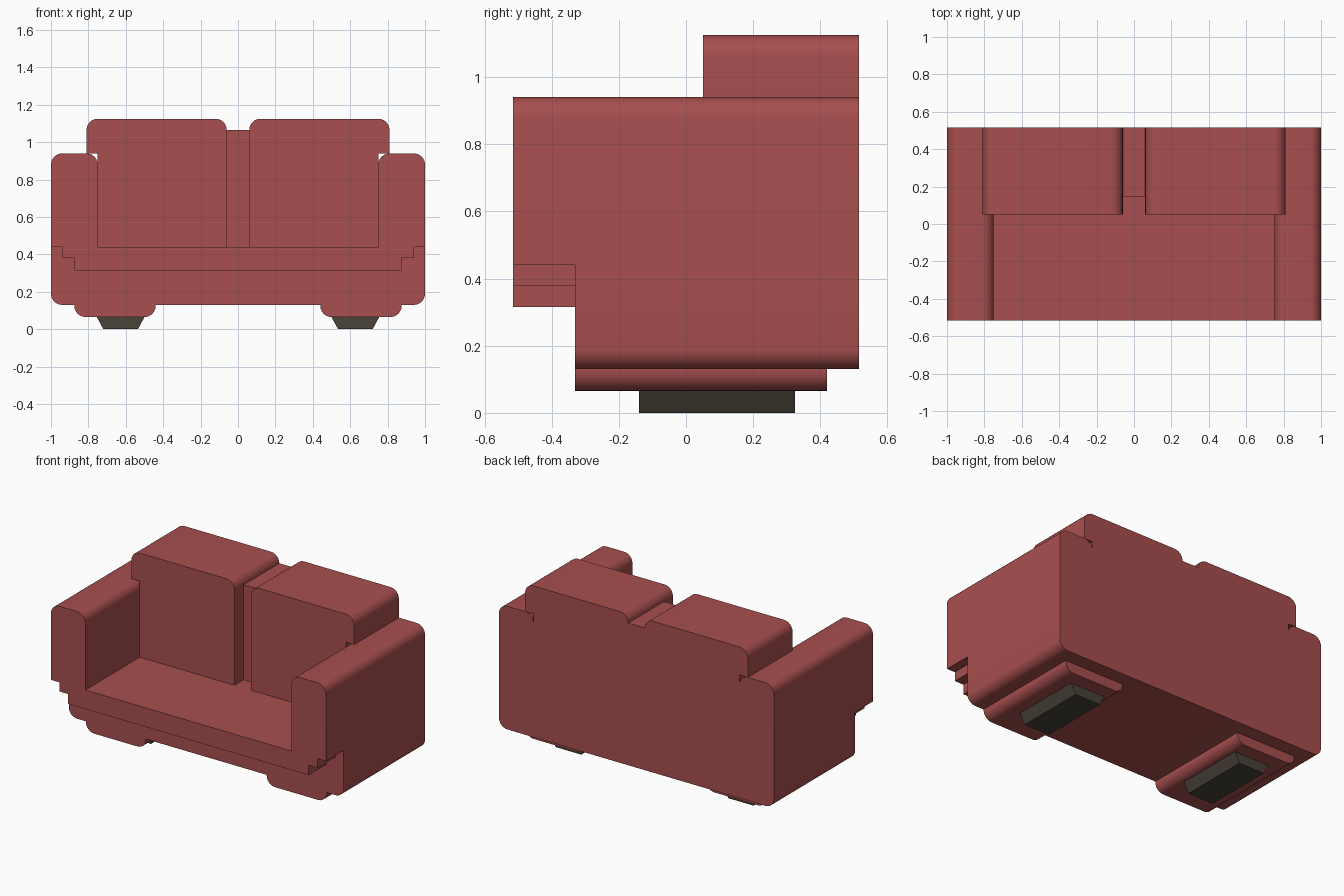
import bpy
import bmesh
from math import radians, sin, cos, pi
from mathutils import Vector

cube = bpy.data.objects.get("Cube")
if cube:
    bpy.data.objects.remove(cube)


def make_material(name, color):
    mat = bpy.data.materials.new(name)
    mat.use_nodes = True
    mat.diffuse_color = color
    mat.node_tree.nodes["Principled BSDF"].inputs["Base Color"].default_value = color
    return mat


RED = make_material("red upholstery", (0.39, 0.077, 0.077, 1))
WOOD = make_material("dark wood", (0.066, 0.054, 0.040, 1))
RADIUS = 0.06
STEPS = 6
FRONT, BACK, BASE_FRONT = -0.515, 0.515, -0.33
SEAT, ARM_TOP, ARM_IN = 0.44, 0.94, 0.75


def round_corners(points, rounded):
    """Replace the chosen right-angled corners with quarter arcs."""
    outline = []
    for i, p in enumerate(points):
        p = Vector(p)
        if i not in rounded:
            outline.append(p)
            continue
        a = (Vector(points[i - 1]) - p).normalized() * RADIUS
        b = (Vector(points[(i + 1) % len(points)]) - p).normalized() * RADIUS
        for k in range(STEPS + 1):
            t = k / STEPS * pi / 2
            outline.append(p + a * (1 - sin(t)) + b * (1 - cos(t)))
    return outline


def extrude_profile(name, points, y0, y1, mat=RED, rounded=(), side=1):
    """Extrude an x-z outline from y0 to y1; side -1 mirrors it."""
    bm = bmesh.new()
    verts = [bm.verts.new((p.x * side, y0, p.y)) for p in round_corners(points, rounded)]
    face = bm.faces.new(verts)
    new = bmesh.ops.extrude_face_region(bm, geom=[face])["geom"]
    moved = [g for g in new if isinstance(g, bmesh.types.BMVert)]
    bmesh.ops.translate(bm, verts=moved, vec=(0, y1 - y0, 0))
    bmesh.ops.recalc_face_normals(bm, faces=bm.faces)
    mesh = bpy.data.meshes.new(name)
    bm.to_mesh(mesh)
    bm.free()
    mesh.materials.append(mat)
    obj = bpy.data.objects.new(name, mesh)
    bpy.context.collection.objects.link(obj)
    bpy.ops.object.select_all(action="DESELECT")
    obj.select_set(True)
    bpy.context.view_layer.objects.active = obj
    bpy.ops.object.shade_smooth_by_angle(angle=radians(30))
    return obj


def rect(x0, x1, z0, z1):
    return [(x0, z0), (x1, z0), (x1, z1), (x0, z1)]


# Main body and the stepped seat overhang
extrude_profile("base", rect(-1, 1, 0.13, SEAT), BASE_FRONT, BACK, rounded=(0, 1))
lip = [(0.875, 0.315), (0.875, 0.38), (0.94, 0.38), (0.94, SEAT)]
extrude_profile("seat_lip", lip + [(-x, z) for x, z in reversed(lip)], FRONT, BASE_FRONT)

# Filler between the back cushions
extrude_profile("back_filler", rect(-0.06, 0.06, SEAT, 1.065), 0.145, BACK)

# Mirrored parts
for label, side in (("left", 1), ("right", -1)):
    extrude_profile(label + "_arm", rect(ARM_IN, 1, SEAT, ARM_TOP),
                    FRONT, BACK, rounded=(2, 3), side=side)
    cushion = [(0.06, SEAT), (ARM_IN, SEAT), (ARM_IN, ARM_TOP),
               (0.81, ARM_TOP), (0.81, 1.125), (0.06, 1.125)]
    extrude_profile(label + "_back_cushion", cushion, 0.05, BACK,
                    rounded=(4, 5), side=side)
    extrude_profile(label + "_foot_pad", rect(0.44, 0.875, 0.065, 0.13),
                    BASE_FRONT, 0.42, rounded=(0, 1), side=side)
    foot = [(0.535, 0), (0.72, 0), (0.755, 0.065), (0.5, 0.065)]
    extrude_profile(label + "_foot", foot, -0.14, 0.325, mat=WOOD, side=side)
